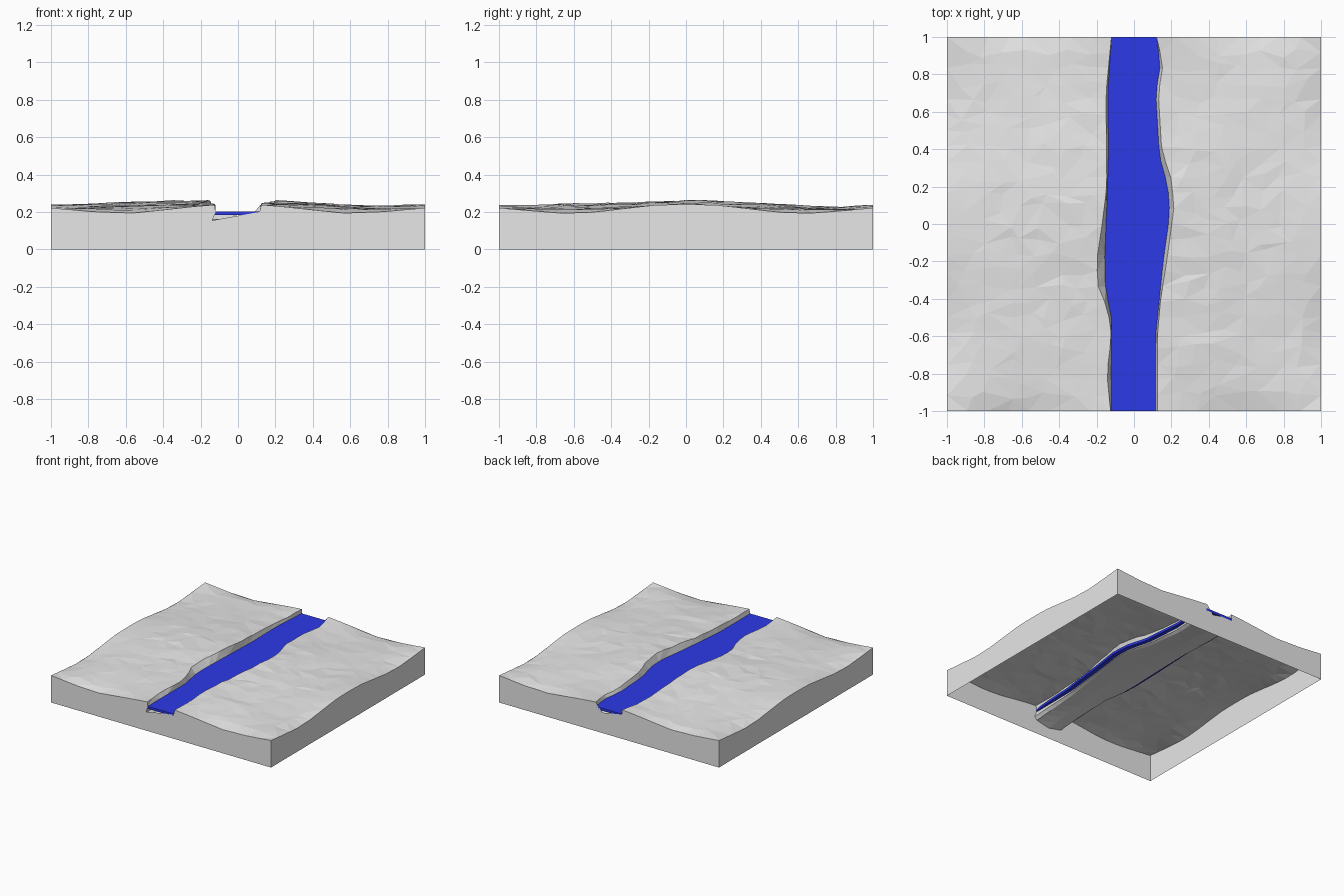
import bpy
import bmesh
import math
import random

if "Cube" in bpy.data.objects:
    bpy.data.objects.remove(bpy.data.objects["Cube"], do_unlink=True)

random.seed(4)
ROWS, COLS = 24, 8
WATER_TOP, WATER_DEPTH = 0.203, 0.02


def material(name, colour):
    mat = bpy.data.materials.new(name)
    mat.use_nodes = True
    mat.diffuse_color = colour
    mat.node_tree.nodes["Principled BSDF"].inputs["Base Color"].default_value = colour
    return mat


def lookup(points, t):
    """Straight interpolation through (position, value) pairs."""
    if t <= points[0][0]:
        return points[0][1]
    for (a, va), (b, vb) in zip(points, points[1:]):
        if t <= b:
            return va + (vb - va) * (t - a) / (b - a)
    return points[-1][1]


# Half width of the river at its rim and at the water line, along y
LEFT_RIM = [(-1, .125), (-.8, .145), (-.6, .12), (-.45, .14), (-.35, .19), (-.2, .2),
            (0, .17), (.2, .145), (.7, .15), (1, .12)]
LEFT_WAIST = [(-1, .12), (-.5, .12), (-.35, .15), (-.2, .155), (.4, .135), (.7, .14), (1, .12)]
RIGHT_RIM = [(-1, .125), (-.6, .125), (-.4, .142), (-.2, .175), (.1, .215), (.3, .19),
             (.36, .15), (.7, .13), (.85, .155), (1, .12)]
RIGHT_WAIST = [(-1, .115), (-.6, .115), (-.2, .155), (.05, .19), (.2, .18), (.36, .135),
               (.7, .115), (.85, .14), (1, .12)]

# Heights along the tile border and over the middle of the land
BORDER = [(0, .24), (.15, .238), (.3, .222), (.45, .202), (.62, .19), (.8, .203), (1, .222)]
CREST_X = [(-1, .24), (-.8, .252), (-.5, .272), (.2, .27), (.5, .25), (.7, .235), (1, .24)]
CREST_Y = [(-1, .236), (-.65, .255), (-.3, .256), (.1, .272), (.5, .25), (.83, .225), (1, .236)]


def ground(x, y):
    dx, dy = 1 - abs(x), 1 - abs(y)
    if dy < .001:
        return lookup(BORDER, abs(x))
    if dx < .001:
        return lookup(BORDER, abs(y))
    wx, wy, wm = .12 / dx, .12 / dy, 1
    middle = min(lookup(CREST_X, x), lookup(CREST_Y, y)) + random.uniform(-.008, .003)
    total = wx * lookup(BORDER, abs(y)) + wy * lookup(BORDER, abs(x)) + wm * middle
    return total / (wx + wy + wm)


def land(rim, y, side, inner_row):
    """Points from the river rim out to the tile edge."""
    points = []
    for c in range(COLS + 1):
        x = rim + (1 - rim) * c / COLS
        py = y
        if inner_row and 0 < c < COLS:
            x += random.uniform(-.04, .04)
            py += random.uniform(-.03, .03)
        points.append((side * x, py, ground(side * x, py)))
    return points


def bank(waist, y, side, bed):
    """Undercut bank from the water line down to the foot."""
    return [(side * waist, y, .2),
            (side * (waist + .022), y, .14 + .4 * bed),
            (side * waist, y, .115 + .7 * bed)]


def finish(bm, name, mat):
    mesh = bpy.data.meshes.new(name)
    bm.to_mesh(mesh)
    bm.free()
    mesh.materials.append(mat)
    obj = bpy.data.objects.new(name, mesh)
    bpy.context.collection.objects.link(obj)
    return obj


def sheet(bm, rows):
    """Join rows of points into an upward facing surface."""
    grid = [[bm.verts.new(p) for p in row] for row in rows]
    faces = []
    for a, b in zip(grid, grid[1:]):
        for j in range(len(a) - 1):
            faces.append(bm.faces.new((a[j], a[j + 1], b[j + 1], b[j])))
    return grid, faces


grey = material("stone grey", (.8, .8, .8, 1))
blue = material("water blue", (.026, .042, .82, 1))

# Land surface with the river channel sunk into it
rows = []
for r in range(ROWS + 1):
    y = -1 + 2 * r / ROWS
    inner = 0 < r < ROWS
    bed = .07 * (1 - y * y)
    left = land(lookup(LEFT_RIM, y), y, -1, inner)
    right = land(lookup(RIGHT_RIM, y), y, 1, inner)
    left_bank = bank(lookup(LEFT_WAIST, y), y, -1, bed)
    right_bank = bank(lookup(RIGHT_WAIST, y), y, 1, bed)
    rows.append(left[::-1] + left_bank + [(0, y, .09 + bed)] + right_bank[::-1] + right)

bm = bmesh.new()
grid, faces = sheet(bm, rows)
bmesh.ops.triangulate(bm, faces=faces, quad_method='BEAUTY')

# Outer walls, open underneath
corner = {(sx, sy): bm.verts.new((sx, sy, 0)) for sx in (-1, 1) for sy in (-1, 1)}
walls = [
    [corner[-1, -1], corner[1, -1]] + grid[0][::-1],
    [corner[1, 1], corner[-1, 1]] + grid[-1],
    [corner[1, -1], corner[1, 1]] + [row[-1] for row in grid][::-1],
    [corner[-1, 1], corner[-1, -1]] + [row[0] for row in grid],
]
wall_faces = [bm.faces.new(w) for w in walls]
bmesh.ops.triangulate(bm, faces=wall_faces, ngon_method='EAR_CLIP')
finish(bm, "river_land", grey)

# Water slab reaching a little way into the banks
water_rows = []
for r in range(ROWS * 2 + 1):
    y = -1 + r / ROWS
    reach = .005 + .045 * math.sqrt(1 - y * y)
    x0 = -lookup(LEFT_WAIST, y) - reach
    x1 = lookup(RIGHT_WAIST, y) + reach
    water_rows.append([(x0, y, WATER_TOP), (x1, y, WATER_TOP)])
bm = bmesh.new()
sheet(bm, water_rows)
water = finish(bm, "river_water", blue)
slab = water.modifiers.new("thickness", 'SOLIDIFY')
slab.thickness = WATER_DEPTH
slab.offset = -1
